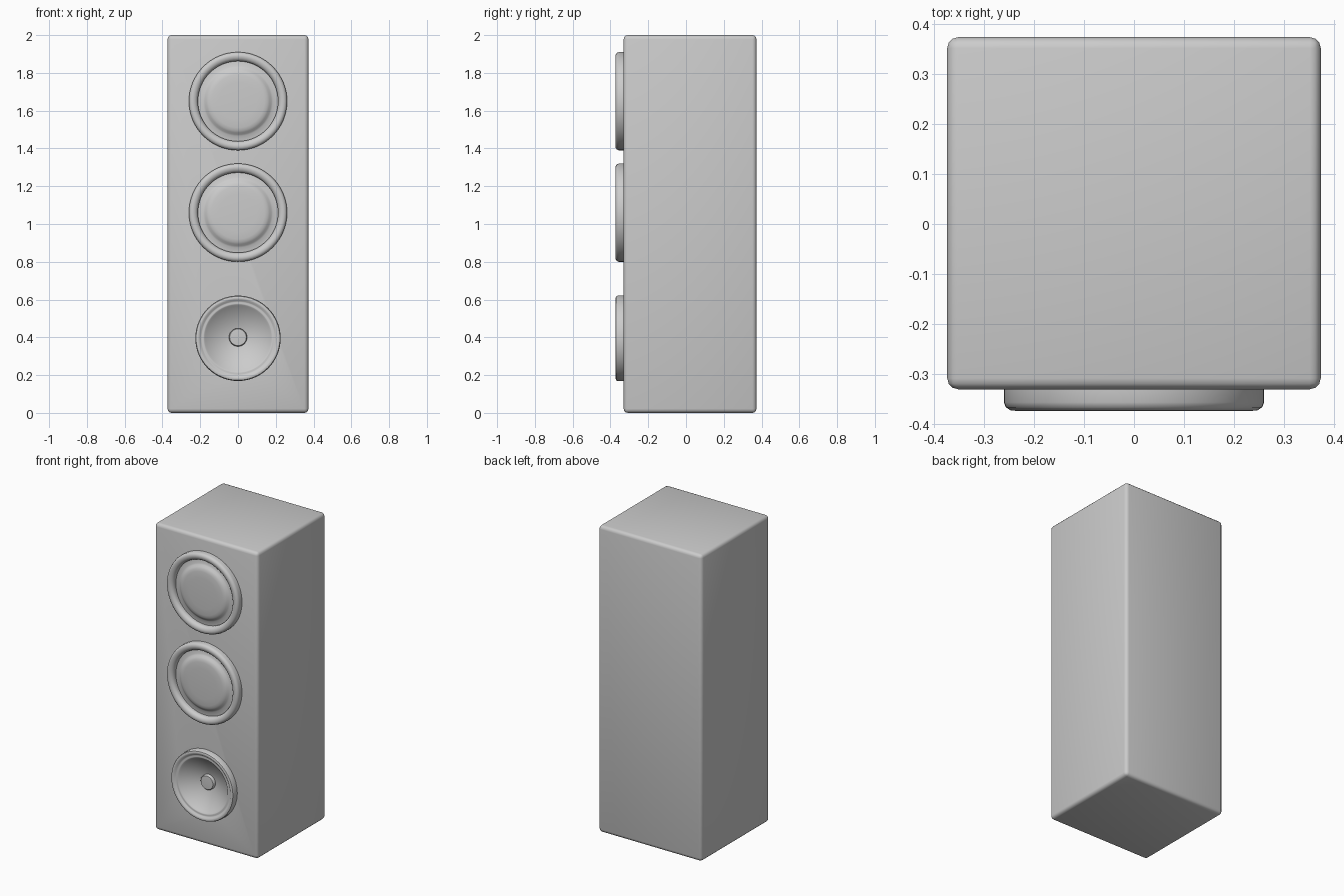
import bpy, bmesh, math

cube = bpy.data.objects.get("Cube")
if cube:
    bpy.data.objects.remove(cube, do_unlink=True)

grey = bpy.data.materials.new("plain grey")
grey.use_nodes = True
COLOUR = (0.6, 0.6, 0.6, 1)
grey.diffuse_color = COLOUR
grey.node_tree.nodes["Principled BSDF"].inputs["Base Color"].default_value = COLOUR

FRONT = -0.33   # front face of the cabinet


def add_object(name, bm):
    mesh = bpy.data.meshes.new(name)
    bmesh.ops.recalc_face_normals(bm, faces=bm.faces)
    bm.to_mesh(mesh)
    bm.free()
    mesh.materials.append(grey)
    obj = bpy.data.objects.new(name, mesh)
    bpy.context.collection.objects.link(obj)
    return obj


def smooth(obj, degrees=40):
    bpy.ops.object.select_all(action="DESELECT")
    obj.select_set(True)
    bpy.context.view_layer.objects.active = obj
    bpy.ops.object.shade_smooth_by_angle(angle=math.radians(degrees))


def lathe(name, z, profile, sides=64):
    """Spin (radius, height off the front face) points about the y axis."""
    bm = bmesh.new()
    verts = [bm.verts.new((r, FRONT - h, z)) for r, h in profile]
    edges = [bm.edges.new(pair) for pair in zip(verts, verts[1:])]
    bmesh.ops.spin(bm, geom=verts + edges, cent=(0, 0, z), axis=(0, 1, 0),
                   angle=math.tau, steps=sides)
    bmesh.ops.remove_doubles(bm, verts=bm.verts, dist=0.0001)
    obj = add_object(name, bm)
    smooth(obj)
    return obj


# Cabinet with rounded edges
bm = bmesh.new()
bmesh.ops.create_cube(bm, size=1)
bmesh.ops.scale(bm, verts=bm.verts, vec=(0.746, 0.703, 2))
bmesh.ops.translate(bm, verts=bm.verts, vec=(0, 0.0215, 1))
bmesh.ops.bevel(bm, geom=bm.edges[:], offset=0.022, segments=3,
                profile=0.5, affect="EDGES")
cabinet = add_object("cabinet", bm)

# Opening behind the recessed cone
cutter = lathe("cone_opening_cutter", 0.395,
               [(0, 0.1), (0.19, 0.1), (0.19, -0.08), (0, -0.08)])
cutter.hide_render = True
cut = cabinet.modifiers.new("cone opening", "BOOLEAN")
cut.object = cutter
cut.solver = "EXACT"
bpy.context.view_layer.objects.active = cabinet
bpy.ops.object.modifier_apply(modifier=cut.name)
bpy.data.objects.remove(cutter, do_unlink=True)
smooth(cabinet)

# Two domed drivers: rounded rim, sunken surround, raised flat dome
domed = [(0.26, -0.005), (0.26, 0.026), (0.256, 0.036), (0.247, 0.042),
         (0.237, 0.043), (0.226, 0.040), (0.217, 0.033), (0.212, 0.022),
         (0.212, 0.008), (0.185, 0.010), (0.176, 0.015), (0.167, 0.023),
         (0.156, 0.029), (0.14, 0.032), (0.10, 0.034), (0, 0.035)]
for name, z in (("upper_driver", 1.65), ("middle_driver", 1.06)):
    lathe(name, z, domed)

# Lower driver: rim, small surround ridge, sunken cone, centre cap
lathe("lower_driver", 0.395,
      [(0.226, -0.005), (0.226, 0.032), (0.222, 0.040), (0.214, 0.043),
       (0.205, 0.041), (0.197, 0.033), (0.191, 0.031), (0.184, 0.033),
       (0.178, 0.031), (0.172, 0.024), (0.05, -0.030), (0, -0.032)])
lathe("centre_cap", 0.40,
      [(0.048, -0.04), (0.048, -0.014), (0.044, -0.009), (0, -0.007)], 32)
